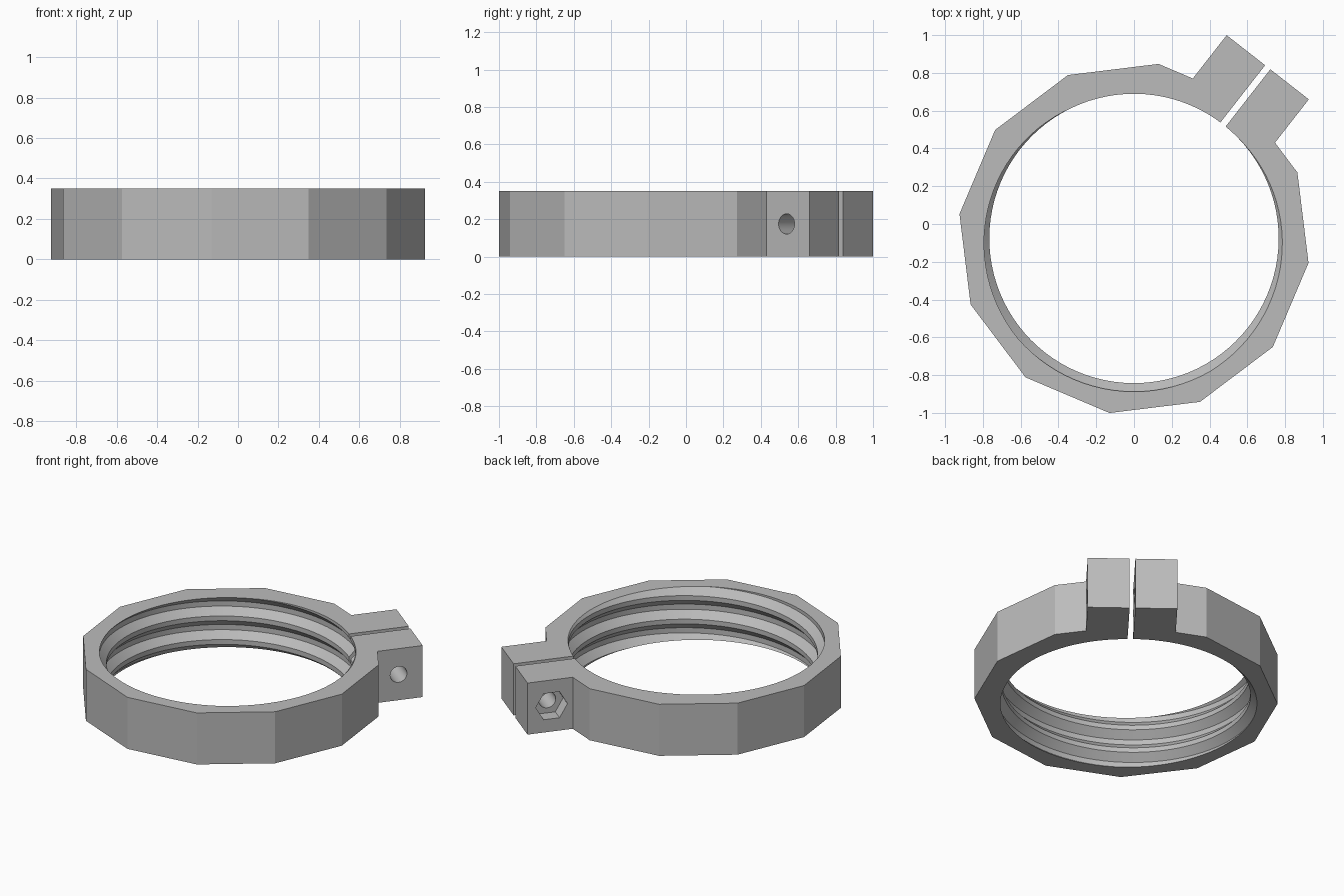
import bpy, bmesh
from math import cos, sin, pi, radians, tau
from mathutils import Matrix

HEIGHT = 0.35
OUTER = 0.933
EAR_HALF, EAR_END, EAR_ROOT = 0.276, 1.15, 0.859
PITCH, CREST, ROOT = 0.16, 0.766, 0.811
STEPS = 96

if "Cube" in bpy.data.objects:
    bpy.data.objects.remove(bpy.data.objects["Cube"])

grey = bpy.data.materials.new("light_grey")
grey.use_nodes = True
colour = (0.5, 0.5, 0.5, 1)
grey.diffuse_color = colour
grey.node_tree.nodes["Principled BSDF"].inputs["Base Color"].default_value = colour


def make_object(name, bm):
    bmesh.ops.recalc_face_normals(bm, faces=bm.faces[:])
    mesh = bpy.data.meshes.new(name)
    bm.to_mesh(mesh)
    bm.free()
    mesh.materials.append(grey)
    ob = bpy.data.objects.new(name, mesh)
    bpy.context.collection.objects.link(ob)
    return ob


def cylinder(name, sides, radius, y0, y1, x, z):
    """Prism along y, with a corner pointing along x."""
    bm = bmesh.new()
    bmesh.ops.create_cone(bm, cap_ends=True, segments=sides, radius1=radius,
                          radius2=radius, depth=y1 - y0)
    bmesh.ops.rotate(bm, verts=bm.verts, matrix=Matrix.Rotation(pi / 2, 3, 'X'))
    if sides == 6:
        bmesh.ops.rotate(bm, verts=bm.verts, matrix=Matrix.Rotation(pi / 6, 3, 'Y'))
    bmesh.ops.translate(bm, verts=bm.verts, vec=(x, (y0 + y1) / 2, z))
    return make_object(name, bm)


# Clamp outline: twelve-sided ring whose corner on +x is replaced by the ears
outline = [(EAR_ROOT, -EAR_HALF), (EAR_END, -EAR_HALF),
           (EAR_END, EAR_HALF), (EAR_ROOT, EAR_HALF)]
outline += [(OUTER * cos(k * pi / 6), OUTER * sin(k * pi / 6)) for k in range(1, 12)]
bm = bmesh.new()
base = bm.faces.new([bm.verts.new((x, y, 0)) for x, y in outline])
top = bmesh.ops.extrude_face_region(bm, geom=[base])["geom"]
bmesh.ops.translate(bm, vec=(0, 0, HEIGHT),
                    verts=[g for g in top if isinstance(g, bmesh.types.BMVert)])
clamp = make_object("clamp_ring", bm)

# Screw-shaped cutter for the threaded bore
profile = [(-0.11, ROOT), (0.11, ROOT), (0.40, CREST), (0.60, CREST)]
bm = bmesh.new()
rows = []
for turn in range(-5, 3):
    for offset, r in profile:
        start = HEIGHT + PITCH * (turn + offset + 152 / 360)
        rows.append([bm.verts.new((r * cos(tau * i / STEPS), r * sin(tau * i / STEPS),
                                   start + PITCH * i / STEPS)) for i in range(STEPS)])
n = len(profile)
rows_used = len(rows) - n
chains = [rows[j] + [rows[j + n][0]] for j in range(rows_used)]
for low, high in zip(chains, chains[1:]):
    for i in range(STEPS):
        bm.faces.new((low[i], low[i + 1], high[i + 1], high[i]))
bm.verts.ensure_lookup_table()
for v in [v for v in bm.verts if not v.link_faces]:
    bm.verts.remove(v)
for z, side in ((-0.6, -1), (1.0, 1)):
    hub = bm.verts.new((0, 0, z))
    rim = [e for e in bm.edges if e.is_boundary and hub not in e.verts
           and (e.verts[0].co.z + e.verts[1].co.z - HEIGHT) * side > 0]
    for e in rim:
        bm.faces.new((e.verts[0], e.verts[1], hub))
thread = make_object("thread_cutter", bm)

# Slot between the ears
bm = bmesh.new()
bmesh.ops.create_cube(bm, size=1, matrix=Matrix.Translation((0.9, 0, HEIGHT / 2))
                      @ Matrix.Diagonal((0.8, 0.035, 1, 1)))
slot = make_object("slot_cutter", bm)

# Bolt hole and hexagonal nut pocket
hole = cylinder("hole_cutter", 32, 0.054, -0.5, 0.5, 0.995, HEIGHT / 2)
pocket = cylinder("nut_cutter", 6, 0.102, EAR_HALF - 0.09, 0.5, 0.995, HEIGHT / 2)

bpy.context.view_layer.objects.active = clamp
for cutter in (thread, slot, hole, pocket):
    cutter.hide_render = True
    mod = clamp.modifiers.new(cutter.name, 'BOOLEAN')
    mod.operation = 'DIFFERENCE'
    mod.solver = 'EXACT'
    mod.object = cutter
    bpy.ops.object.modifier_apply(modifier=mod.name)
    bpy.data.objects.remove(cutter)

# Turn the ears to the back left and centre the whole part
clamp.data.transform(Matrix.Translation((0, -0.0765, 0)) @ Matrix.Rotation(radians(52), 4, 'Z'))
bpy.ops.object.select_all(action='DESELECT')
clamp.select_set(True)
bpy.ops.object.shade_smooth_by_angle(angle=radians(20))
